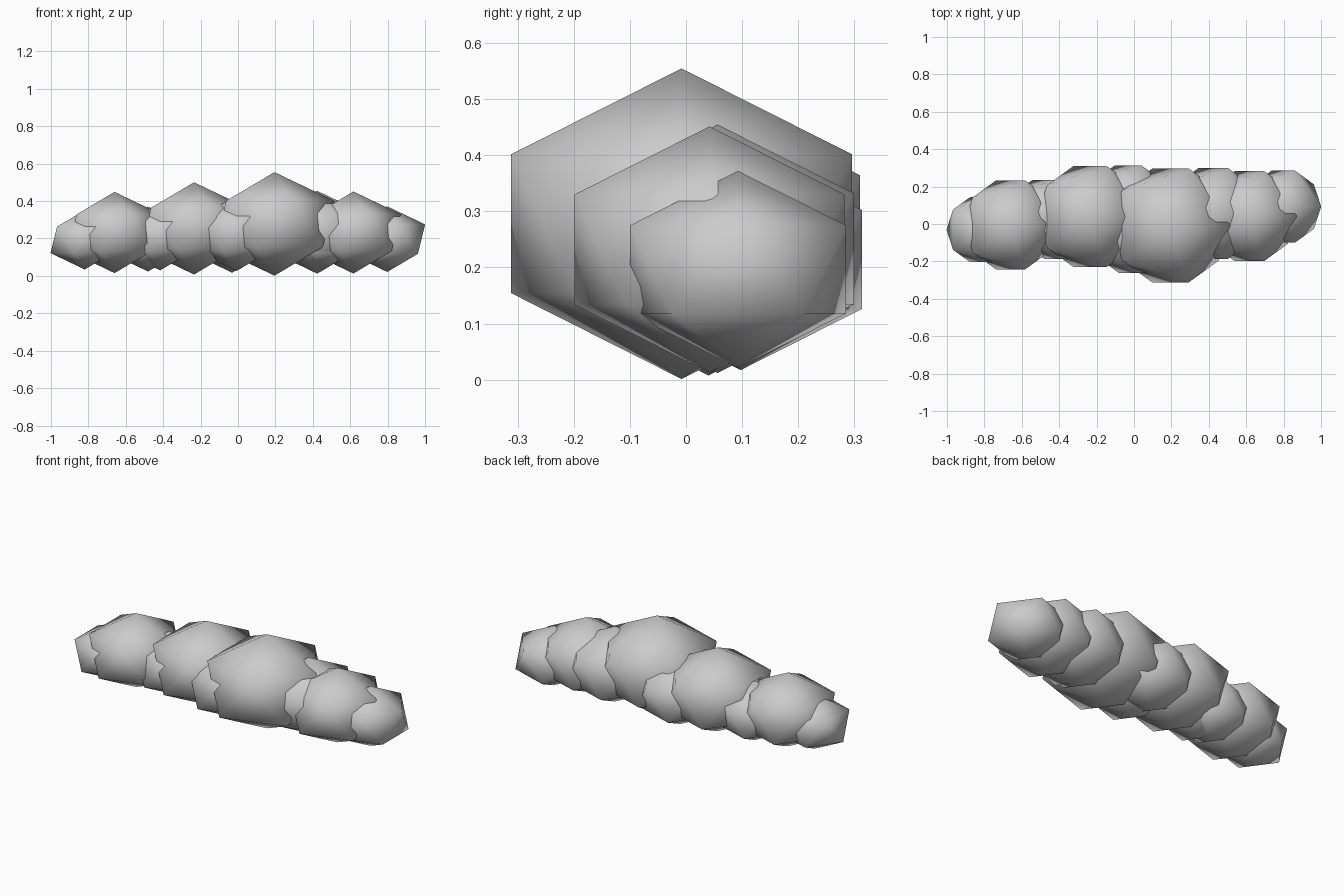
import bpy

if "Cube" in bpy.data.objects:
    bpy.data.objects.remove(bpy.data.objects["Cube"])

SQUASH = 0.775  # every clump is flattened in height


def clump(name, x, y, z, r):
    """One smooth-shaded, flattened icosahedron."""
    bpy.ops.mesh.primitive_ico_sphere_add(subdivisions=1, radius=1, location=(x, y, z))
    ob = bpy.context.object
    ob.name = name
    ob.scale = (r, r, r * SQUASH)
    bpy.ops.object.transform_apply(location=False, rotation=False, scale=True)
    bpy.ops.object.shade_smooth()


# Large clumps along the row: x, y, z centre, radius
mains = [
    (-0.66, -0.005, 0.232, 0.280),
    (-0.235, 0.04, 0.254, 0.318),
    (0.195, -0.008, 0.278, 0.357),
    (0.617, 0.042, 0.232, 0.283),
]

for i, (x, y, z, r) in enumerate(mains, 1):
    clump(f"bush_main_{i}", x, y, z, r)
    # Smaller side clumps, placed and sized in proportion to the main one
    clump(f"bush_left_{i}", x - 0.57 * r, y - 0.09 * r, z - 0.14 * r, 0.73 * r)
    clump(f"bush_right_{i}", x + 0.64 * r, y + 0.18 * r, z - 0.125 * r, 0.80 * r)
